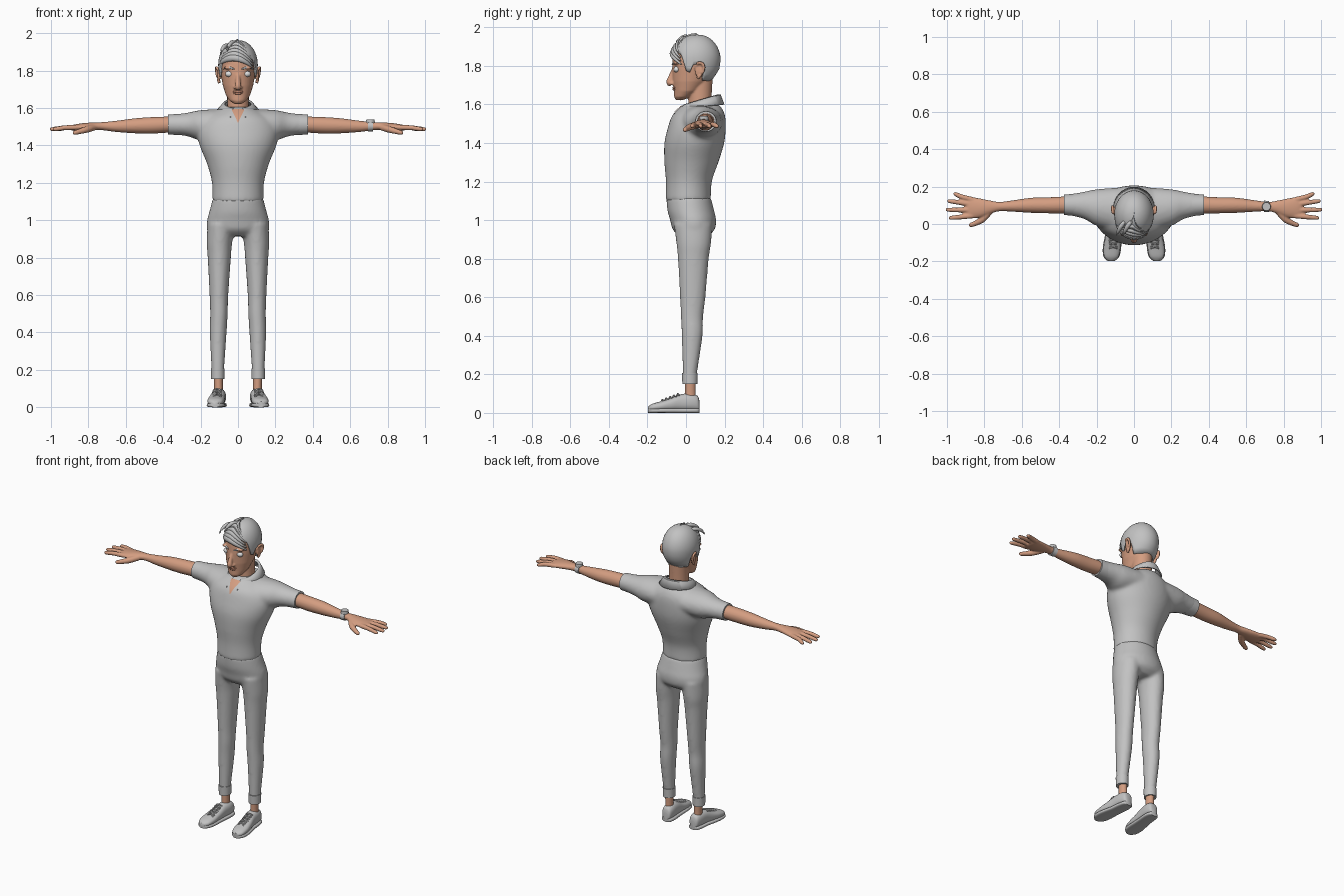
import bpy, bmesh, math
from mathutils import Vector

cube = bpy.data.objects.get("Cube")
if cube:
    bpy.data.objects.remove(cube, do_unlink=True)


def material(name, r, g, b):
    m = bpy.data.materials.new(name)
    m.use_nodes = True
    m.diffuse_color = (r, g, b, 1)
    m.node_tree.nodes["Principled BSDF"].inputs["Base Color"].default_value = (r, g, b, 1)
    return m


GREY = material("cloth grey", .54, .54, .54)
SKIN = material("skin", .66, .34, .22)
LIP = material("lip", .5, .23, .15)
EYE = material("eye white", .75, .75, .75)


# ---- helpers ----
def spline(rows, k=5):
    """Dense Catmull-Rom interpolation of tuples."""
    out = []
    for i in range(len(rows) - 1):
        quad = (rows[max(i - 1, 0)], rows[i], rows[i + 1], rows[min(i + 2, len(rows) - 1)])
        for j in range(k):
            t = j / k
            out.append(tuple(b + .5 * t * (c - a + t * (2 * a - 5 * b + 4 * c - d + t * (3 * (b - c) + d - a)))
                             for a, b, c, d in zip(*quad)))
    return out + [rows[-1]]


def sample(rows, x):
    """Linear lookup in rows sorted by their first value."""
    for a, b in zip(rows, rows[1:]):
        if x <= b[0]:
            t = max(0, (x - a[0]) / (b[0] - a[0]))
            return [p + (q - p) * t for p, q in zip(a, b)]
    return rows[-1]


def loft(bm, rings, n=32, power=1):
    """Skin a capped tube over rings of (centre, u, v)."""
    loops = []
    for c, u, v in rings:
        loop = []
        for i in range(n):
            a = math.tau * i / n
            p, q = math.cos(a), math.sin(a)
            p = math.copysign(abs(p) ** power, p)
            q = math.copysign(abs(q) ** power, q)
            loop.append(bm.verts.new(Vector(c) + Vector(u) * p + Vector(v) * q))
        loops.append(loop)
    for a, b in zip(loops, loops[1:]):
        for i in range(n):
            bm.faces.new((a[i], a[(i + 1) % n], b[(i + 1) % n], b[i]))
    bm.faces.new(loops[0])
    bm.faces.new(loops[-1])


def upright(bm, rows, **kw):   # rows: z, cx, rx, cy, ry
    loft(bm, [((x, y, z), (rx, 0, 0), (0, ry, 0)) for z, x, rx, y, ry in spline(rows)], **kw)


def sideways(bm, rows, **kw):  # rows: x, cy, ry, cz, rz
    loft(bm, [((x, y, z), (0, ry, 0), (0, 0, rz)) for x, y, ry, z, rz in spline(rows)], **kw)


def tube(bm, rows, flat=1, n=12):  # rows: x, y, z, radius
    rows = spline(rows, 4)
    rings = []
    for i, row in enumerate(rows):
        t = (Vector(rows[min(i + 1, len(rows) - 1)][:3]) - Vector(rows[max(i - 1, 0)][:3])).normalized()
        u = t.cross(Vector((0, 0, 1)) if abs(t.z) < .8 else Vector((0, 1, 0))).normalized()
        rings.append((row[:3], u * row[3], u.cross(t) * row[3] * flat))
    loft(bm, rings, n)


def ball(bm, centre, radii):
    made = bmesh.ops.create_uvsphere(bm, u_segments=20, v_segments=12, radius=1)
    for v in made["verts"]:
        v.co = Vector(centre) + Vector([a * r for a, r in zip(v.co, radii)])


def finish(name, bm, mat, side=1, voxel=0, rounds=4, angle=50):
    for v in bm.verts:
        v.co.x *= side
    bmesh.ops.recalc_face_normals(bm, faces=bm.faces)
    me = bpy.data.meshes.new(name)
    bm.to_mesh(me)
    bm.free()
    me.materials.append(mat)
    for p in me.polygons:
        p.use_smooth = True
    me.set_sharp_from_angle(angle=math.radians(angle))
    ob = bpy.data.objects.new(name, me)
    bpy.context.collection.objects.link(ob)
    if voxel:
        rm = ob.modifiers.new("blend", "REMESH")
        rm.mode, rm.voxel_size, rm.use_smooth_shade = "VOXEL", voxel, True
        sm = ob.modifiers.new("soften", "SMOOTH")
        sm.factor, sm.iterations = .5, rounds
    return ob


def solidify(ob, t):
    s = ob.modifiers.new("thickness", "SOLIDIFY")
    s.thickness, s.offset = t, 0


# ---- shirt: torso blended with both sleeves ----
bm = bmesh.new()
upright(bm, [(1.1, 0, .137, .012, .117), (1.2, 0, .139, .015, .119), (1.3, 0, .165, .028, .14),
             (1.4, 0, .205, .043, .155), (1.48, 0, .218, .056, .15), (1.54, 0, .19, .065, .138),
             (1.58, 0, .13, .075, .112), (1.605, 0, .08, .08, .085)], n=48)
for s in (1, -1):
    sideways(bm, [(s * .08, .075, .12, 1.51, .085), (s * .2, .088, .098, 1.508, .081),
                  (s * .27, .1, .072, 1.512, .063), (s * .37, .103, .052, 1.512, .051)])
shirt = finish("shirt", bm, GREY, voxel=.01, rounds=8)

# ---- skin in the open neck, laid on the shirt ----
bm = bmesh.new()
grid = [[bm.verts.new(((j / 4 - 1) * .036 * (i / 8 + .05), -.09 + .06 * i / 8, 1.525 + .08 * i / 8))
         for j in range(9)] for i in range(9)]
for a, b in zip(grid, grid[1:]):
    for j in range(8):
        bm.faces.new((a[j], a[j + 1], b[j + 1], b[j]))
chest = finish("open_neck_skin", bm, SKIN)
wrap = chest.modifiers.new("lay on shirt", "SHRINKWRAP")
wrap.target, wrap.offset, wrap.wrap_mode = shirt, .003, "ABOVE_SURFACE"

# ---- collar: folded strip open at the front ----
bm = bmesh.new()
rows = []
for i in range(41):
    a = math.radians(20 + 320 * i / 40)
    s, c = math.sin(a), math.cos(a)
    f = max(0, c)
    rows.append([bm.verts.new(p) for p in (
        (.07 * s, .075 - .088 * c, 1.622 - .026 * c),
        (.08 * s, .078 - .1 * c, 1.618 - .03 * c),
        (.108 * s, .08 - .115 * c - .045 * f ** 4, 1.59 - .01 * c - .045 * f ** 4))])
for a, b in zip(rows, rows[1:]):
    for j in range(2):
        bm.faces.new((a[j], a[j + 1], b[j + 1], b[j]))
solidify(finish("collar", bm, GREY), .008)

# ---- trousers: pelvis blended with both legs ----
bm = bmesh.new()
upright(bm, [(.915, 0, .12, .04, .07), (.95, 0, .163, .04, .108), (1, 0, .165, .037, .119),
             (1.05, 0, .152, .025, .121), (1.12, 0, .134, .013, .115)], n=48)
for s in (1, -1):
    upright(bm, [(.98, s * .088, .075, .037, .1), (.88, s * .099, .068, .04, .09),
                 (.8, s * .1, .062, .038, .08), (.6, s * .102, .05, .035, .066),
                 (.5, s * .102, .047, .031, .058), (.4, s * .106, .045, .032, .054),
                 (.2, s * .108, .034, .02, .037), (.155, s * .108, .033, .02, .036)])
finish("trousers", bm, GREY, voxel=.01, rounds=6)

for s, side in ((1, "left_"), (-1, "right_")):
    # sleeve cuff and trouser hem
    bm = bmesh.new()
    sideways(bm, [(.31, .102, .06, 1.512, .057), (.375, .103, .054, 1.512, .053)])
    finish(side + "sleeve_cuff", bm, GREY, s)
    bm = bmesh.new()
    upright(bm, [(.15, .108, .036, .02, .039), (.208, .108, .037, .02, .041)])
    finish(side + "trouser_hem", bm, GREY, s)

    # arm, palm, fingers and thumb
    bm = bmesh.new()
    sideways(bm, [(.34, .103, .046, 1.513, .042), (.45, .1, .043, 1.508, .044), (.55, .1, .04, 1.505, .04),
                  (.65, .096, .03, 1.502, .03), (.72, .093, .025, 1.503, .022), (.77, .09, .036, 1.502, .021),
                  (.82, .086, .05, 1.499, .021), (.87, .087, .057, 1.495, .018), (.895, .088, .05, 1.494, .012)])
    for root, tip, reach in ((.044, .033, .99), (.074, .076, 1.006), (.104, .122, .998), (.13, .16, .966)):
        tube(bm, [(.86, root, 1.496, .014), (.92, (root + tip) / 2, 1.495, .0135),
                  (reach - .012, tip, 1.487, .011), (reach, tip, 1.485, .005)])
    tube(bm, [(.77, .07, 1.497, .018), (.81, .025, 1.485, .018), (.85, .003, 1.474, .014),
              (.873, -.005, 1.468, .012), (.884, -.007, 1.466, .005)])
    finish(side + "arm", bm, SKIN, s, voxel=.005, rounds=3)

    # ankle
    bm = bmesh.new()
    upright(bm, [(.05, .104, .027, .022, .032), (.1, .104, .023, .022, .028), (.2, .106, .025, .022, .029)])
    finish(side + "ankle", bm, SKIN, s)

    # shoe: upper, sole and laces.  rows: y, cx, rx, top
    shape = [(.07, .098, .018, .06), (.06, .099, .03, .088), (.025, .101, .037, .1), (-.03, .106, .038, .096),
             (-.08, .113, .042, .076), (-.13, .118, .045, .06), (-.175, .121, .038, .047), (-.197, .122, .016, .032)]
    for part, grow, power in (("shoe", 0, .85), ("shoe_sole", .004, .6)):
        bm = bmesh.new()
        rings = []
        for y, x, r, top in spline(shape):
            low, high = (.01, top) if not grow else (0, .024)
            rings.append(((x, y, (low + high) / 2), (r + grow, 0, 0), (0, 0, (high - low) / 2)))
        loft(bm, rings, 28, power)
        finish(side + part, bm, GREY, s)
    bm = bmesh.new()
    for i in range(5):
        y = -.035 - .02 * i
        z = .097 - .0075 * i
        for w in (1, -1):
            tube(bm, [(.11 - w * .022, y, z - .006, .004), (.112, y - .008, z + .002, .004),
                      (.112 + w * .022, y - .015, z - .011, .004)], n=6)
    finish(side + "shoe_laces", bm, GREY, s)

# ---- watch on the left wrist ----
bm = bmesh.new()
sideways(bm, [(.694, .094, .031, 1.503, .029), (.722, .093, .03, 1.503, .027)])
finish("watch_strap", bm, GREY)
bm = bmesh.new()
upright(bm, [(1.52, .708, .024, .093, .024), (1.54, .708, .022, .093, .022)])
finish("watch_dial", bm, GREY)

# ---- head ----
HEAD = [(1.622, .02, -.035, .016), (1.64, .046, -.018, .044), (1.67, .065, .005, .067), (1.72, .081, .025, .094),
        (1.78, .092, .045, .117), (1.83, .096, .05, .12)]  # z, rx, cy, ry


def skull(z):
    if z < 1.83:
        return sample(HEAD, z)[1:]
    f = math.sqrt(max(0, 1 - ((z - 1.83) / .122) ** 2))
    return .096 * f, .05 + .008 * (1 - f), .12 * f


def face_y(x, z):
    rx, cy, ry = skull(z)
    return cy - ry * math.sqrt(max(0, 1 - (x / rx) ** 2))


bm = bmesh.new()
levels = [r[0] for r in HEAD[:-1]] + [1.83 + .1215 * math.sin(math.pi * i / 24) for i in range(13)]
loft(bm, [((0, skull(z)[1], z), (skull(z)[0], 0, 0), (0, skull(z)[2], 0)) for z in levels], 40)
upright(bm, [(1.5, 0, .068, .075, .068), (1.6, 0, .058, .072, .06), (1.76, 0, .06, .075, .065)])
tube(bm, [(0, -.062, 1.785, .01), (0, -.078, 1.745, .013), (0, -.086, 1.715, .017), (0, -.078, 1.7, .01)])
for s in (1, -1):
    ball(bm, (s * .014, -.073, 1.709), (.011, .012, .009))
    ball(bm, (s * .046, -.05, 1.815), (.03, .018, .009))
    ball(bm, (s * .102, .068, 1.775), (.009, .022, .036))
    tube(bm, [(s * .098, .05, 1.79, .007), (s * .113, .062, 1.815, .008), (s * .116, .088, 1.81, .008),
              (s * .112, .09, 1.775, .008), (s * .1, .06, 1.735, .009)])
ball(bm, (0, -.045, 1.64), (.024, .016, .016))
finish("head", bm, SKIN, voxel=.005, rounds=3)

# ---- lips, eyes and brows ----
bm = bmesh.new()
for z, w in ((1.687, .03), (1.678, .024)):
    tube(bm, [(x * w, face_y(x * w, z), z, r) for x, r in ((-1, .002), (-.4, .006), (.4, .006), (1, .002))])
finish("lips", bm, LIP)
for s, side in ((1, "left_"), (-1, "right_")):
    bm = bmesh.new()
    ball(bm, (.046, face_y(.046, 1.782) + .008, 1.782), (.022, .016, .016))
    finish(side + "eye", bm, EYE, s)
    bm = bmesh.new()
    tube(bm, [(x, face_y(x, 1.815) - .004, 1.812 + h, r) for x, h, r in
              ((.02, -.004, .003), (.04, .003, .006), (.06, .006, .005), (.078, -.004, .002))])
    finish(side + "brow", bm, GREY, s)

# ---- hair cap down to a shaped hairline ----
HAIRLINE = [(-1, 1.725), (-.55, 1.725), (-.3, 1.8), (.08, 1.81), (.14, 1.765), (.35, 1.775), (.6, 1.86), (1, 1.885)]
bm = bmesh.new()
rows = []
for i in range(72):
    a = math.tau * i / 72
    end = sample(HAIRLINE, math.cos(a))[1]
    row = []
    for j in range(15):
        z = 1.952 - (1.952 - end) * (j / 14) ** 2
        rx, cy, ry = skull(z)
        row.append(bm.verts.new(((rx + .006) * math.sin(a), cy - (ry + .006) * math.cos(a),
                                 z + .006 * max(0, (z - 1.83) / .122))))
    rows.append(row)
for i, a in enumerate(rows):
    b = rows[(i + 1) % 72]
    for j in range(14):
        bm.faces.new((a[j], a[j + 1], b[j + 1], b[j]))
bm.faces.new([r[0] for r in rows])
solidify(finish("hair_cap", bm, GREY), .008)

# ---- swept fringe locks ----
bm = bmesh.new()
for i in range(6):
    rings = []
    for j in range(15):
        t = j / 14
        a = -1.25 + .06 * i + (2.2 - .08 * i) * t
        z = 1.835 + .017 * i + .045 * math.sin(math.pi * t) - .025 * t
        rx, cy, ry = skull(z)
        out = Vector((math.sin(a), -math.cos(a), 0))
        r = .003 + .015 * math.sin(math.pi * (.1 + .88 * t))
        rings.append(((rx * out.x * 1.06, cy + (ry + .008) * out.y, z), (0, 0, r), out * r * .7))
    loft(bm, rings, 12)
for x, z in ((-.065, 1.925), (-.03, 1.943)):
    tube(bm, [(x + .03, .03, z, .006), (x, -.005, z + .008, .012), (x - .02, -.04, z - .012, .009),
              (x - .028, -.06, z - .04, .002)])
finish("hair_fringe", bm, GREY)
